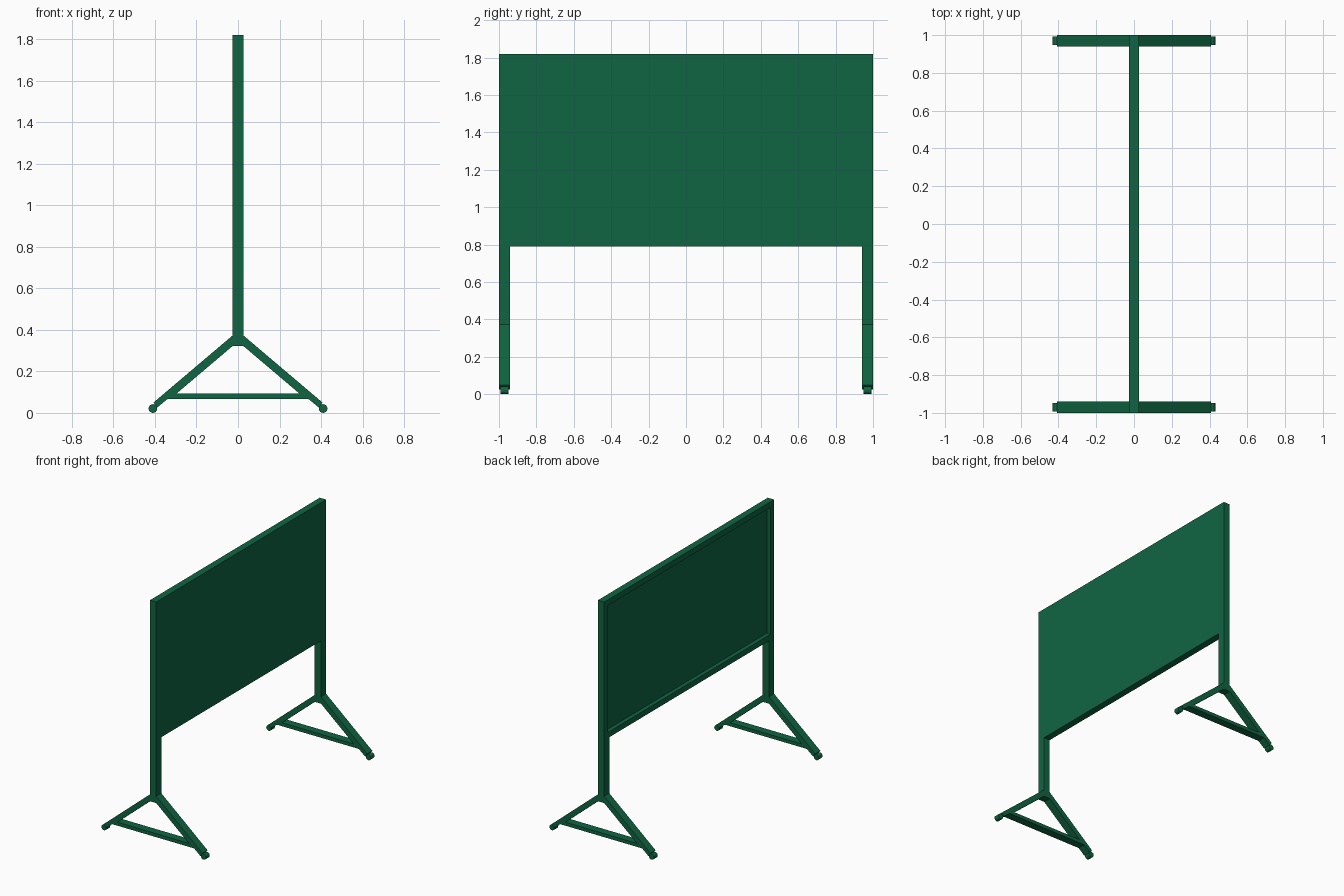
import bpy, bmesh, math

if "Cube" in bpy.data.objects:
    bpy.data.objects.remove(bpy.data.objects["Cube"])

green = bpy.data.materials.new("green_paint")
green.diffuse_color = (0.005, 0.13, 0.055, 1)
green.use_nodes = True
green.node_tree.nodes["Principled BSDF"].inputs["Base Color"].default_value = green.diffuse_color


def finish(name, bm):
    bmesh.ops.recalc_face_normals(bm, faces=bm.faces[:])
    me = bpy.data.meshes.new(name)
    bm.to_mesh(me)
    bm.free()
    me.materials.append(green)
    ob = bpy.data.objects.new(name, me)
    bpy.context.collection.objects.link(ob)
    return ob


def prism(name, profile, y0, y1):
    """Extrude an x-z outline along y."""
    bm = bmesh.new()
    face = bm.faces.new([bm.verts.new((x, y0, z)) for x, z in profile])
    ext = bmesh.ops.extrude_face_region(bm, geom=[face])
    verts = [v for v in ext["geom"] if isinstance(v, bmesh.types.BMVert)]
    bmesh.ops.translate(bm, verts=verts, vec=(0, y1 - y0, 0))
    return finish(name, bm)


H = 0.026          # half thickness of the frame
TUBE = 0.06        # tube width
Z0, Z1 = 0.79, 1.82

# Board: flat on +x, recessed inside a rim on -x
bm = bmesh.new()
bmesh.ops.create_cube(bm, size=1)
bmesh.ops.scale(bm, verts=bm.verts, vec=(2 * H, 2, Z1 - Z0))
bmesh.ops.translate(bm, verts=bm.verts, vec=(0, 0, (Z0 + Z1) / 2))
bm.normal_update()
back = [f for f in bm.faces if f.normal.x < -0.9]
bmesh.ops.inset_region(bm, faces=back, thickness=TUBE)
ext = bmesh.ops.extrude_face_region(bm, geom=back)
bmesh.ops.delete(bm, geom=back, context='FACES_ONLY')
bmesh.ops.translate(bm, verts=[v for v in ext["geom"] if isinstance(v, bmesh.types.BMVert)],
                    vec=(0.03, 0, 0))
finish("board", bm)

# Stands: post, two splayed legs, crossbar and feet at each end
leg = [(H, 0.373), (0.407, 0.05), (0.39, 0.025), (0.338, 0.068), (0.295, 0.094), (H, 0.322)]
bar = [(-0.338, 0.068), (0.338, 0.068), (0.295, 0.094), (-0.295, 0.094)]
post = [(-H, 0.322), (H, 0.322), (H, Z0), (-H, Z0)]
for end, y0 in (("front", -1.0), ("back", 1.0 - TUBE)):
    y1 = y0 + TUBE
    prism(end + "_post", post, y0, y1)
    prism(end + "_crossbar", bar, y0, y1)
    for side, s in (("left", -1), ("right", 1)):
        prism(f"{end}_{side}_leg", [(s * x, z) for x, z in leg], y0, y1)
        foot = [(s * 0.41 + 0.021 * math.cos(a), 0.021 + 0.021 * math.sin(a))
                for a in (i * math.tau / 16 for i in range(16))]
        prism(f"{end}_{side}_foot", foot, y0 + 0.008, y1 - 0.008)
